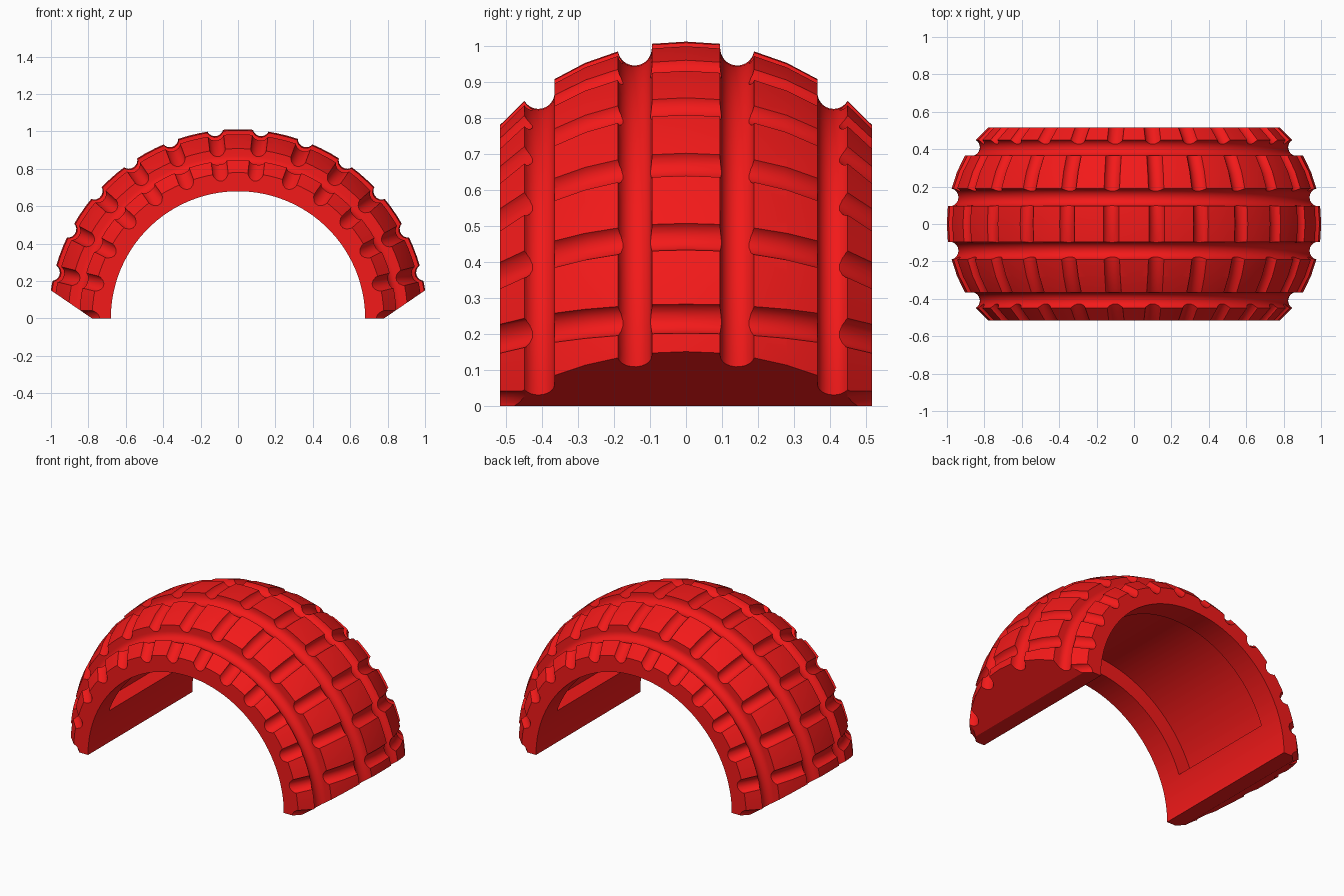
import bpy, bmesh, math
from math import sin, cos, pi, radians

if "Cube" in bpy.data.objects:
    bpy.data.objects.remove(bpy.data.objects["Cube"])

def make_obj(name, bm):
    bmesh.ops.recalc_face_normals(bm, faces=bm.faces)
    me = bpy.data.meshes.new(name)
    bm.to_mesh(me)
    bm.free()
    ob = bpy.data.objects.new(name, me)
    bpy.context.collection.objects.link(ob)
    return ob

def bridge(bm, a, b):
    n = len(a)
    for i in range(n):
        j = (i + 1) % n
        bm.faces.new((a[i], a[j], b[j], b[i]))

def prism(name, pts, half):
    # extrude an xz polygon along y
    bm = bmesh.new()
    a = [bm.verts.new((x, -half, z)) for x, z in pts]
    b = [bm.verts.new((x, half, z)) for x, z in pts]
    bm.faces.new(a)
    bm.faces.new(b)
    bridge(bm, a, b)
    return make_obj(name, bm)

def arc(cy, cr, r, a0, a1, n=10):
    return [(cy + r * cos(radians(a0 + (a1 - a0) * i / n)),
             cr + r * sin(radians(a0 + (a1 - a0) * i / n))) for i in range(n + 1)]

# tyre cross-section (y, radius) with round circumferential grooves
half = [(0.095, 1.006)] + arc(0.1425, 0.993, 0.0475, 180, 350)
half += [(0.28, 0.953), (0.365, 0.908)] + arc(0.41, 0.87, 0.045, 180, 330)
half += [(0.517, 0.78), (0.517, 0.68)]
profile = [(-y, r) for y, r in reversed(half)] + [(0, 1.012)] + half

# revolve around the y axis
bm = bmesh.new()
N = 104
rings = []
for k in range(N):
    t = 2 * pi * (k + 0.5) / N
    rings.append([bm.verts.new((r * cos(t), y, r * sin(t))) for y, r in profile])
for k in range(N):
    bridge(bm, rings[k], rings[(k + 1) % N])
tyre = make_obj("half_tyre", bm)

# crosswise tread grooves: bent tubes following the crown
side = [(0.1, 1.006), (0.19, 0.985), (0.28, 0.953), (0.365, 0.908), (0.45, 0.847), (0.6, 0.70)]
path = [(-y, r) for y, r in reversed(side)] + [(0, 1.012)] + side
LIFT, RAD, SEG = 0.016, 0.046, 16
bm = bmesh.new()
for k in range(14):
    t = radians(360 / 26 * (k - 0.0))
    rad, tan = (cos(t), sin(t)), (-sin(t), cos(t))
    loops = []
    for i, (y, r) in enumerate(path):
        p, q = path[max(i - 1, 0)], path[min(i + 1, len(path) - 1)]
        dy, dr = q[0] - p[0], q[1] - p[1]
        l = math.hypot(dy, dr)
        ny, nr = -dr / l, dy / l
        ring = []
        for s in range(SEG):
            a = 2 * pi * (s + 0.5) / SEG
            u, v = RAD * cos(a), LIFT + RAD * sin(a)
            R = r + nr * v
            ring.append(bm.verts.new((R * rad[0] + u * tan[0], y + ny * v, R * rad[1] + u * tan[1])))
        loops.append(ring)
    for a, b in zip(loops, loops[1:]):
        bridge(bm, a, b)
    bm.faces.new(loops[0])
    bm.faces.new(loops[-1])
tread = make_obj("tread_cutter", bm)

# lower cut: flat foot with slanted outer ends
base = prism("base_cutter", [(-2, -2), (2, -2), (2, 0.832), (0.78, 0), (-0.78, 0), (-2, 0.832)], 1)

# shallow pocket on the inside
PR, PZ = 0.78, 0.23
a0 = math.asin(PZ / PR)
pocket = prism("pocket_cutter",
               [(PR * cos(a0 + (pi - 2 * a0) * i / 40), PR * sin(a0 + (pi - 2 * a0) * i / 40))
                for i in range(41)], 0.365)

bpy.context.view_layer.objects.active = tyre
for cutter in (tread, base, pocket):
    cutter.hide_render = True
    m = tyre.modifiers.new(cutter.name, 'BOOLEAN')
    m.operation, m.solver, m.object = 'DIFFERENCE', 'EXACT', cutter
    bpy.ops.object.modifier_apply(modifier=m.name)
    bpy.data.objects.remove(cutter)

# red finish
mat = bpy.data.materials.new("red")
mat.diffuse_color = (0.9, 0.01, 0.01, 1)
mat.use_nodes = True
mat.node_tree.nodes["Principled BSDF"].inputs["Base Color"].default_value = mat.diffuse_color
tyre.data.materials.clear()
tyre.data.materials.append(mat)
tyre.select_set(True)
bpy.ops.object.shade_smooth_by_angle(angle=radians(28))
